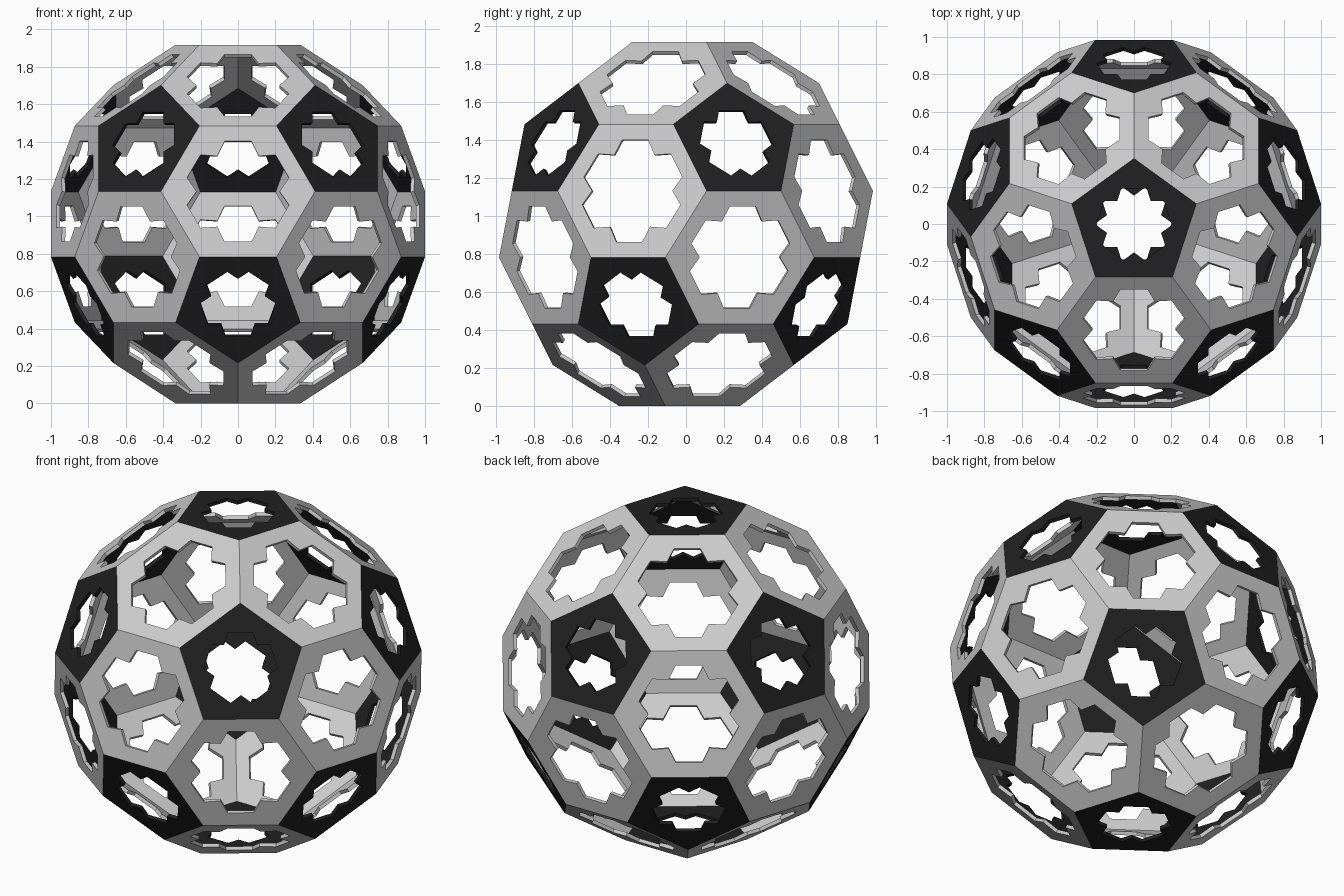
import bpy, bmesh
from math import sin, cos, pi, atan, atan2, tau
from itertools import combinations
from mathutils import Vector

if "Cube" in bpy.data.objects:
    bpy.data.objects.remove(bpy.data.objects["Cube"])

K = 0.978            # inner skin scale (shell thickness about 0.02)
S = 1.1755           # icosahedron radius giving a 2 unit wide ball

# Guiding icosahedron with one corner straight up
lat = atan(0.5)
ico = [Vector((0, 0, S)), Vector((0, 0, -S))]
for i in range(5):
    for sgn in (1, -1):
        az = sgn * pi / 2 + i * tau / 5
        ico.append(S * Vector((cos(lat) * cos(az), cos(lat) * sin(az), sgn * sin(lat))))


def near(a, b):
    return 0.01 < (a - b).length < 1.1 * S


def add_panel(bm, corners, lobe_d, lobe_w, notch_r, lobes_at_corners):
    n = len(corners)
    c = sum(corners, Vector()) / n
    nrm = c.normalized()
    u = (corners[0] - c).normalized()
    v = nrm.cross(u)
    corners = sorted(corners, key=lambda p: round(atan2((p - c).dot(v), (p - c).dot(u)), 4) % tau)

    def pt(r, w, ang):
        d = u * cos(ang) + v * sin(ang)
        return c + d * r + nrm.cross(d) * w

    step = tau / n
    off_lobe, off_notch = (0, step / 2) if lobes_at_corners else (step / 2, 0)
    la = [pt(lobe_d, -lobe_w, i * step + off_lobe) for i in range(n)]
    lb = [pt(lobe_d, lobe_w, i * step + off_lobe) for i in range(n)]
    nt = [pt(notch_r, 0, i * step + off_notch) for i in range(n)]
    shift = c * (K - 1)
    skins = []
    for inner in (False, True):
        O = [bm.verts.new(p * K if inner else p) for p in corners]
        A, B, N = ([bm.verts.new(p + shift if inner else p) for p in L] for L in (la, lb, nt))
        faces, loop = [], []
        for i in range(n):
            j = (i + 1) % n
            if lobes_at_corners:
                faces += [[O[i], O[j], A[j], N[i], B[i]], [O[i], B[i], A[i]]]
                loop += [A[i], B[i], N[i]]
            else:
                faces.append([O[i], O[j], N[j], B[i], A[i], N[i]])
                loop += [N[i], A[i], B[i]]
        for f in faces:
            bm.faces.new(f[::-1] if inner else f)
        skins.append(loop)
    # Walls of the cut-out
    o, q = skins
    for i in range(len(o)):
        j = (i + 1) % len(o)
        bm.faces.new([o[i], o[j], q[j], q[i]])


def finish(bm, name, color=None):
    me = bpy.data.meshes.new(name)
    bm.to_mesh(me)
    bm.free()
    ob = bpy.data.objects.new(name, me)
    ob.location.z = S * (2 + 1 / 5 ** 0.5) / 3
    bpy.context.collection.objects.link(ob)
    if color:
        mat = bpy.data.materials.new(name + "_black")
        mat.diffuse_color = color
        mat.use_nodes = True
        mat.node_tree.nodes["Principled BSDF"].inputs["Base Color"].default_value = mat.diffuse_color
        me.materials.append(mat)


# Twelve black pentagon panels
bm = bmesh.new()
for p in ico:
    add_panel(bm, [(2 * p + q) / 3 for q in ico if near(p, q)], 0.19, 0.068, 0.152, True)
finish(bm, "pentagon_panels", (0.015, 0.015, 0.015, 1))

# Twenty grey hexagon panels
bm = bmesh.new()
for tri in combinations(ico, 3):
    if all(near(a, b) for a, b in combinations(tri, 2)):
        pts = [(2 * a + b) / 3 for a in tri for b in tri if a is not b]
        add_panel(bm, pts, 0.273, 0.072, 0.222, False)
finish(bm, "hexagon_panels")
